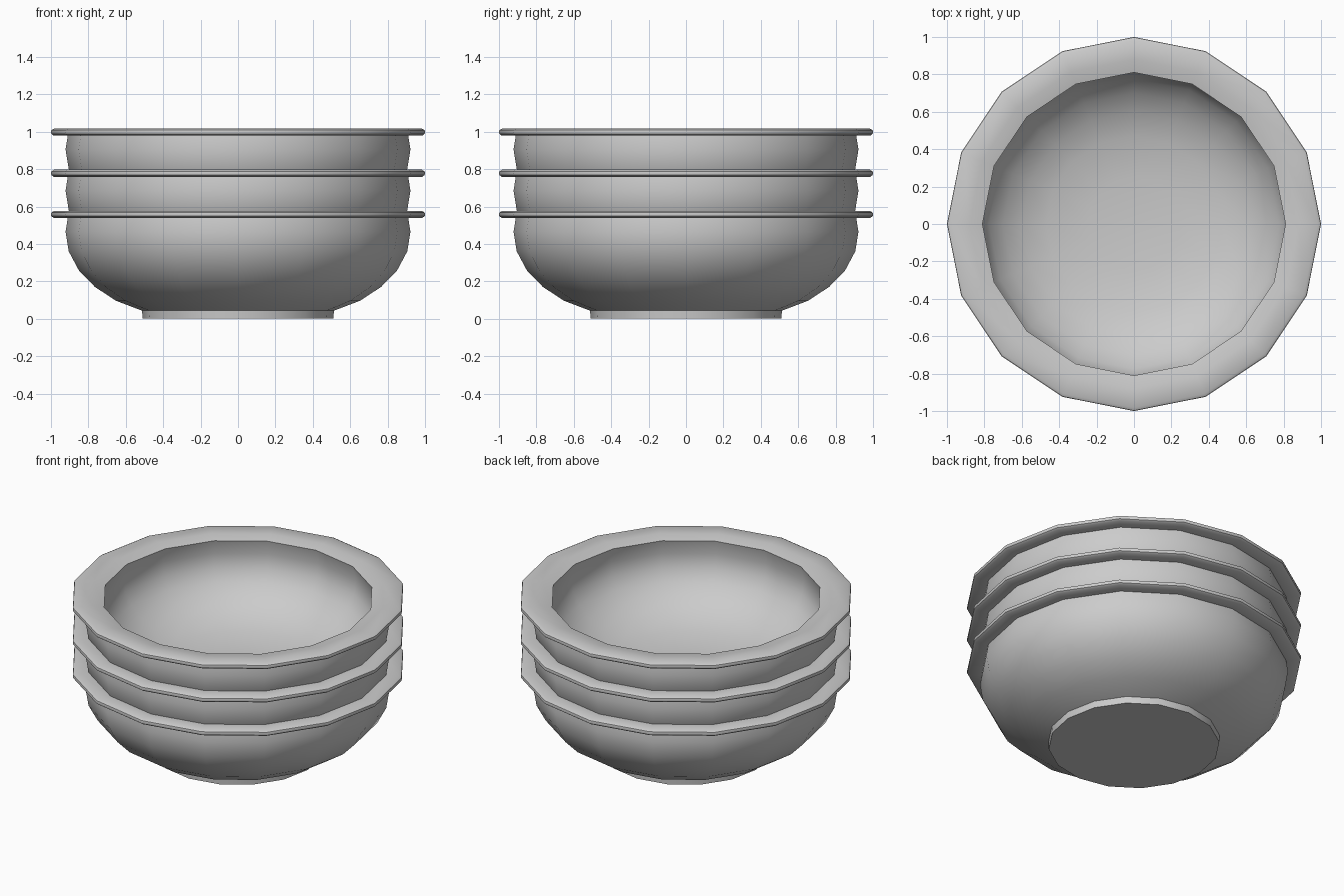
import bpy, bmesh, math

if "Cube" in bpy.data.objects:
    bpy.data.objects.remove(bpy.data.objects["Cube"])

SIDES = 16
SPACING = 0.22

# Closed half-section (radius, height): foot, outer wall, rolled rim, lip, inner wall
PROFILE = [
    (0, 0), (0.51, 0), (0.513, 0.043),
    (0.652, 0.096), (0.765, 0.17), (0.85, 0.257), (0.905, 0.36),
    (0.922, 0.465), (0.91, 0.54),
    (0.985, 0.539), (0.998, 0.548), (1.0, 0.558), (0.998, 0.568), (0.982, 0.577),
    (0.88, 0.574), (0.81, 0.558),
    (0.832, 0.465), (0.818, 0.375), (0.775, 0.30), (0.70, 0.225),
    (0.60, 0.165), (0.47, 0.118), (0.25, 0.092), (0, 0.085),
]


def make_bowl(name, z):
    bm = bmesh.new()
    verts = [bm.verts.new((r, 0, h)) for r, h in PROFILE]
    edges = [bm.edges.new(pair) for pair in zip(verts, verts[1:])]
    bmesh.ops.spin(bm, geom=verts + edges, cent=(0, 0, 0), axis=(0, 0, 1),
                   angle=math.tau, steps=SIDES, use_duplicate=False)
    bmesh.ops.remove_doubles(bm, verts=bm.verts, dist=0.0005)
    bmesh.ops.recalc_face_normals(bm, faces=bm.faces)
    mesh = bpy.data.meshes.new(name)
    bm.to_mesh(mesh)
    bm.free()
    bowl = bpy.data.objects.new(name, mesh)
    bowl.location.z = z
    bpy.context.collection.objects.link(bowl)
    bpy.ops.object.select_all(action='DESELECT')
    bowl.select_set(True)
    bpy.context.view_layer.objects.active = bowl
    bpy.ops.object.shade_smooth_by_angle(angle=math.radians(40))


# Stack of three identical bowls
for i, name in enumerate(("bottom_bowl", "middle_bowl", "top_bowl")):
    make_bowl(name, i * SPACING)
